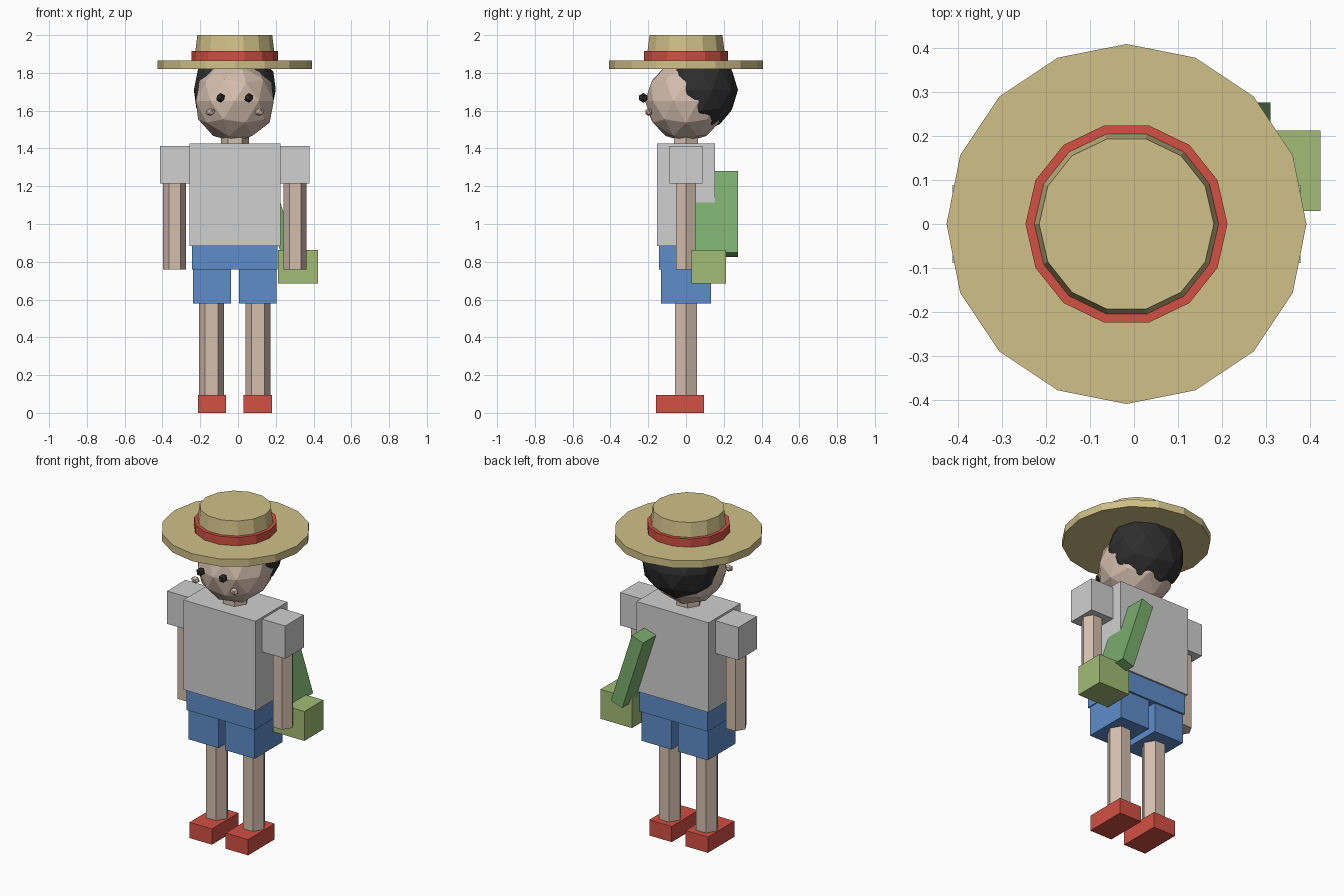
import bpy
from math import radians, sin, cos

cube = bpy.data.objects.get("Cube")
if cube:
    bpy.data.objects.remove(cube, do_unlink=True)

CX = -0.017  # body centre line


def make_material(name, rgb):
    """Flat material from an 8-bit display colour, converted to linear."""
    linear = [((c / 255 + 0.055) / 1.055) ** 2.4 for c in rgb]
    mat = bpy.data.materials.new(name)
    mat.use_nodes = True
    mat.diffuse_color = (*linear, 1)
    bsdf = mat.node_tree.nodes["Principled BSDF"]
    bsdf.inputs["Base Color"].default_value = (*linear, 1)
    bsdf.inputs["Roughness"].default_value = 0.9
    return mat


skin = make_material("skin", (212, 190, 174))
dark = make_material("dark_hair", (46, 46, 47))
straw = make_material("straw", (208, 192, 136))
red = make_material("red", (210, 80, 67))
grey = make_material("shirt_grey", (208, 208, 208))
blue = make_material("shorts_blue", (94, 140, 202))
bag_green = make_material("bag_green", (162, 188, 117))
strap_green = make_material("strap_green", (122, 173, 110))


def finish(name, mat):
    obj = bpy.context.object
    obj.name = name
    obj.data.name = name
    obj.data.materials.append(mat)
    return obj


def box(name, mat, center, size, tilt=0):
    bpy.ops.mesh.primitive_cube_add(size=1, location=center, rotation=(0, tilt, 0))
    bpy.context.object.scale = size
    return finish(name, mat)


def prism(name, mat, x, z0, z1, r0, r1=None, sides=6):
    """Upright prism or taper with a corner pointing along x."""
    bpy.ops.mesh.primitive_cone_add(
        vertices=sides, radius1=r0, radius2=r0 if r1 is None else r1,
        depth=z1 - z0, location=(x, 0, (z0 + z1) / 2), rotation=(0, 0, radians(90)))
    return finish(name, mat)


def ball(name, mat, center, radii, detail=2):
    bpy.ops.mesh.primitive_ico_sphere_add(subdivisions=detail, radius=1, location=center)
    bpy.context.object.scale = radii
    return finish(name, mat)


# Torso
box("shirt", grey, (CX, 0, 1.154), (0.482, 0.306, 0.542))
box("shorts_waist", blue, (CX, 0, 0.83), (0.454, 0.286, 0.14))
prism("neck", skin, CX, 1.40, 1.52, 0.074)

# Paired parts
for side, s in (("left", 1), ("right", -1)):
    box(side + "_sleeve", grey, (CX + s * 0.297, 0, 1.314), (0.196, 0.177, 0.198))
    prism(side + "_arm", skin, CX + s * 0.319, 0.76, 1.25, 0.061)
    box(side + "_shorts_leg", blue, (CX + s * 0.121, 0, 0.68), (0.2, 0.264, 0.2))
    prism(side + "_leg", skin, CX + s * 0.123, 0.08, 0.62, 0.067)
    box(side + "_shoe", red, (CX + s * 0.121, -0.032, 0.0475), (0.15, 0.254, 0.095))
    ball(side + "_eye", dark, (CX + s * 0.075, -0.226, 1.668), (0.026,) * 3, 1)
    ball(side + "_cheek", skin, (CX + s * 0.13, -0.197, 1.593), (0.028, 0.021, 0.021), 1)

# Head and hair
ball("head", skin, (CX, 0, 1.651), (0.217,) * 3)
ball("hair", dark, (CX, 0.08, 1.71), (0.228, 0.195, 0.215))

# Straw hat
prism("hat_brim", straw, CX, 1.82, 1.865, 0.408, sides=16)
prism("hat_band", red, CX, 1.86, 1.915, 0.229, sides=14)
prism("hat_crown", straw, CX, 1.85, 2.0, 0.217, 0.198, sides=14)

# Shoulder bag: the strap is placed from its outer lower corner
box("bag", bag_green, (0.318, 0.121, 0.774), (0.21, 0.182, 0.178))
tilt = radians(18)
width, length = 0.08, 0.452
strap_x = 0.31 - width / 2 * cos(tilt) - length / 2 * sin(tilt)
strap_z = 0.85 - width / 2 * sin(tilt) + length / 2 * cos(tilt)
box("bag_strap", strap_green, (strap_x, 0.162, strap_z), (width, 0.226, length), -tilt)
